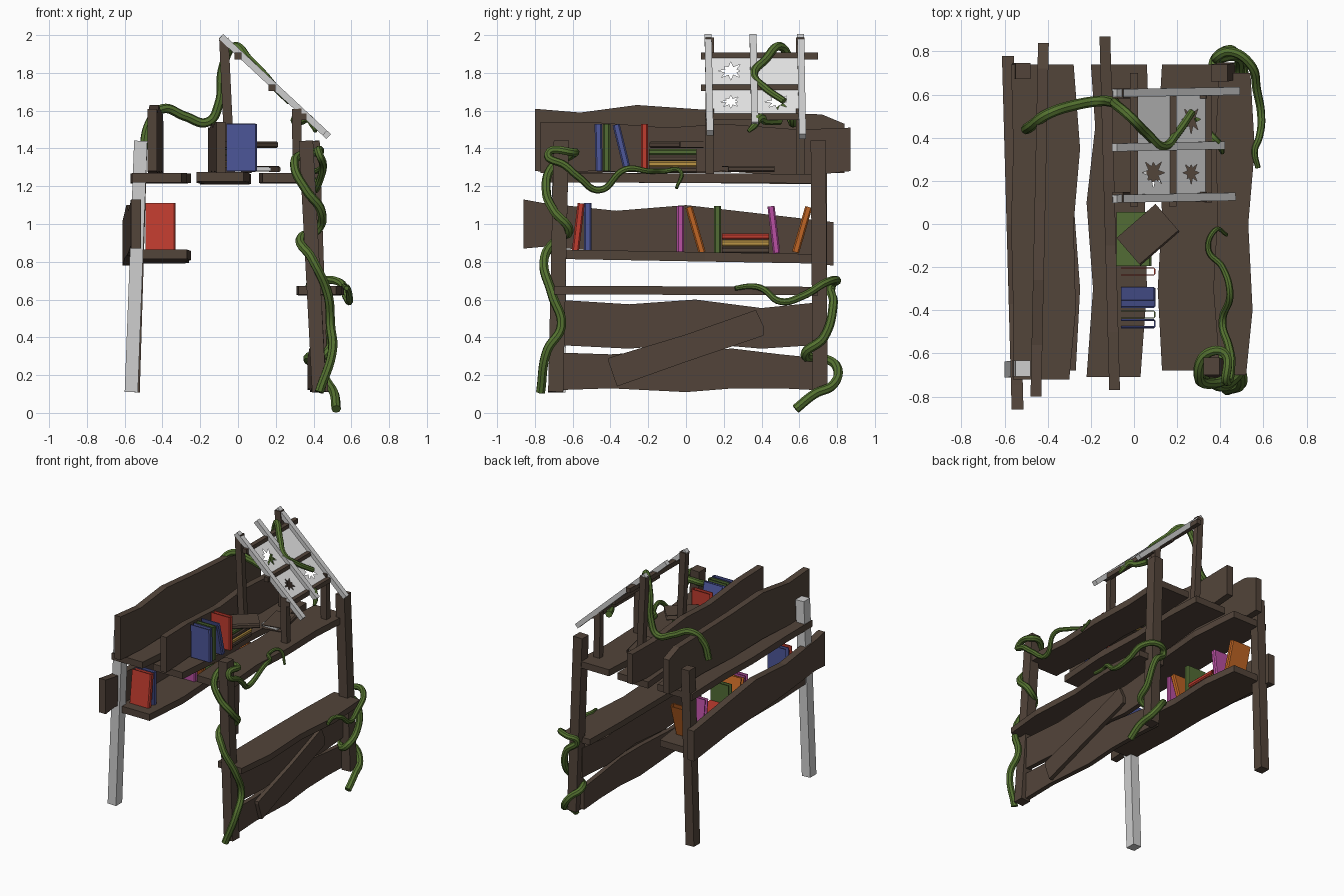
import bpy, bmesh
from math import asin, sin, cos, pi, radians
from mathutils import Vector, Euler

cube = bpy.data.objects.get("Cube")
if cube:
    bpy.data.objects.remove(cube)


def material(name, rgb):
    m = bpy.data.materials.new(name)
    m.use_nodes = True
    m.diffuse_color = (*rgb, 1)
    m.node_tree.nodes["Principled BSDF"].inputs["Base Color"].default_value = (*rgb, 1)
    return m


WOOD = material("dark_wood", (.085, .058, .042))
WHITE = material("weathered_white", (.62, .62, .62))
GLASS = material("pale_glass", (.85, .85, .85))
VINE = material("vine_green", (.09, .17, .03))
BLUE = material("book_blue", (.075, .095, .32))
RED = material("book_red", (.52, .045, .028))
ORANGE = material("book_orange", (.52, .13, .018))
PINK = material("book_pink", (.48, .08, .36))
GREEN = material("book_green", (.085, .15, .035))
YELLOW = material("book_yellow", (.5, .3, .06))


def finish(name, bm, mat):
    bmesh.ops.recalc_face_normals(bm, faces=bm.faces)
    mesh = bpy.data.meshes.new(name)
    bm.to_mesh(mesh)
    bm.free()
    mesh.materials.append(mat)
    ob = bpy.data.objects.new(name, mesh)
    bpy.context.collection.objects.link(ob)
    return ob


def loft(name, rings, mat):
    """Closed solid through rings of equal length."""
    bm = bmesh.new()
    loops = [[bm.verts.new(p) for p in ring] for ring in rings]
    n = len(loops[0])
    for a, b in zip(loops, loops[1:]):
        for i in range(n):
            bm.faces.new((a[i], a[(i + 1) % n], b[(i + 1) % n], b[i]))
    bm.faces.new(loops[0])
    bm.faces.new(loops[-1][::-1])
    return finish(name, bm, mat)


def board(name, stations, start, end, thick, upright):
    """Wavy board along y; stations are (y, low edge, high edge)."""
    y0, y1 = stations[0][0], stations[-1][0]
    rings = []
    for y, lo, hi in stations:
        c = start + (end - start) * (y - y0) / (y1 - y0)
        a, b = c - thick / 2, c + thick / 2
        corners = [(lo, a), (hi, a), (hi, b), (lo, b)]
        rings.append([(t, y, w) if upright else (w, y, t) for w, t in corners])
    return loft(name, rings, WOOD)


def bar(name, a, b, mat, w, d):
    """Straight square beam from a to b."""
    a, b = Vector(a), Vector(b)
    axis = (b - a).normalized()
    side = Vector((1, 0, 0)) if abs(axis.y) > .8 else Vector((0, 1, 0))
    side = (side - axis * side.dot(axis)).normalized()
    other = axis.cross(side)
    offsets = [side * (i * w / 2) + other * (j * d / 2) for i, j in ((1, 1), (-1, 1), (-1, -1), (1, -1))]
    return loft(name, [[p + o for o in offsets] for p in (a, b)], mat)


def book(name, loc, mat, thick=.038, size=(.16, .25), rot=(0, 0, 0)):
    """Hollow cover folded round a spine on the +x side."""
    d, t, s, c = size[0] / 2, thick / 2, .005, .008
    outline = [(-d, -t), (d - c, -t), (d, c - t), (d, t - c), (d - c, t), (-d, t),
               (-d, t - s), (d - c, t - s), (d - c, s - t), (-d, s - t)]
    h = size[1] / 2
    ob = loft(name, [[(x, y, z) for x, y in outline] for z in (-h, h)], mat)
    ob.location = loc
    ob.rotation_euler = Euler(rot)
    return ob


def standing(name, x, z, bottom_y, top_y, mat, thick=.038):
    book(name, (x, (bottom_y + top_y) / 2, z + .125), mat, thick, rot=(-asin((top_y - bottom_y) / .25), 0, 0))


def vine(name, points, tip=.5):
    curve = bpy.data.curves.new(name, "CURVE")
    curve.dimensions = "3D"
    curve.bevel_depth = .025
    curve.bevel_resolution = 2
    curve.resolution_u = 8
    curve.use_fill_caps = True
    sp = curve.splines.new("BEZIER")
    sp.bezier_points.add(len(points) - 1)
    for i, (bp, co) in enumerate(zip(sp.bezier_points, points)):
        bp.co = co
        bp.handle_left_type = bp.handle_right_type = "AUTO"
        bp.radius = 1 - (1 - tip) * (i / (len(points) - 1)) ** 3
    curve.materials.append(VINE)
    ob = bpy.data.objects.new(name, curve)
    bpy.context.collection.objects.link(ob)
    bpy.ops.object.select_all(action="DESELECT")
    ob.select_set(True)
    bpy.context.view_layer.objects.active = ob
    bpy.ops.object.convert(target="MESH")
    bpy.ops.object.shade_smooth_by_angle()


# Leaning legs
bar("white_leg", (-.565, -.675, .11), (-.515, -.67, 1.44), WHITE, .075, .07)
bar("back_left_leg", (-.555, .71, .11), (-.515, .71, 1.44), WOOD, .075, .07)
bar("front_leg", (.43, -.69, .11), (.36, -.66, 1.44), WOOD, .08, .075)
bar("back_leg", (.44, .71, .11), (.395, .70, 1.44), WOOD, .08, .075)

# Top shelf planks and its two upright boards
board("top_plank_outer", [(-.72, -.56, -.3), (-.4, -.56, -.27), (0, -.57, -.28), (.35, -.56, -.25), (.74, -.57, -.28)],
      1.245, 1.24, .05, False)
board("top_plank_middle", [(-.71, -.22, .03), (-.3, -.19, .06), (.1, -.22, .05), (.45, -.18, .07), (.74, -.2, .06)],
      1.25, 1.235, .05, False)
board("top_plank_inner", [(-.68, .13, .4), (-.3, .11, .37), (.05, .13, .39), (.4, .11, .38), (.74, .13, .4)],
      1.245, 1.24, .05, False)
board("top_back_board", [(-.8, 1.28, 1.61), (-.56, 1.27, 1.59), (-.26, 1.28, 1.63), (.1, 1.27, 1.605),
                         (.45, 1.28, 1.59), (.72, 1.27, 1.58), (.84, 1.27, 1.53)], -.455, -.42, .05, True)
board("top_divider", [(-.77, 1.27, 1.54), (-.5, 1.28, 1.54), (-.1, 1.27, 1.51), (.2, 1.28, 1.53),
                      (.6, 1.25, 1.5), (.87, 1.28, 1.51)], -.09, -.135, .05, True)

# Lower book shelf
board("lower_shelf", [(-.68, -.56, -.27), (-.3, -.57, -.25), (.1, -.56, -.28), (.45, -.57, -.26), (.73, -.58, -.29)],
      .84, .815, .05, False)
board("lower_back_board", [(-.86, .87, 1.13), (-.75, .88, 1.11), (-.37, .85, 1.07), (0, .83, 1.1),
                           (.35, .82, 1.06), (.78, .78, 1.01)], -.54, -.585, .055, True)

# Panelled side: narrow ledge, two wall boards and a loose diagonal board
board("ledge", [(-.7, .32, .52), (-.4, .31, .55), (0, .31, .53), (.35, .31, .56), (.7, .32, .54)],
      .65, .645, .045, False)
board("upper_side_board", [(-.7, .36, .6), (-.3, .34, .575), (.05, .37, .6), (.4, .34, .555), (.7, .36, .585)],
      .415, .4, .035, True)
board("lower_side_board", [(-.7, .12, .32), (-.4, .13, .31), (0, .11, .335), (.25, .13, .34), (.5, .13, .31), (.7, .12, .29)],
      .415, .385, .035, True)
board("diagonal_board", [(-.41, .27, .29), (-.365, .14, .305), (0, .27, .415), (.37, .395, .545), (.41, .41, .46)],
      .445, .43, .03, True)

# Upper shelf books
for i, (y0, y1, m) in enumerate([(-.46, -.465, BLUE), (-.42, -.42, GREEN), (-.31, -.37, BLUE), (-.22, -.22, RED)]):
    standing(f"upper_book_{i}", .02, 1.28, y0, y1, m)
for i, (z, m) in enumerate([(1.287, WOOD), (1.317, YELLOW), (1.348, WOOD), (1.382, GREEN)]):
    book(f"upper_stack_book_{i}", (.0, -.07, z), m, .032, rot=(pi / 2, 0, 0))
book("turned_book", (.065, -.05, 1.42), WOOD, .036, (.17, .24), (pi / 2, 0, radians(-49)))
book("fallen_book", (.12, .33, 1.29), WOOD, .032, rot=(pi / 2, 0, radians(12)))
bar("fallen_book_pages", (.11, .22, 1.29), (.11, .44, 1.29), WHITE, .13, .02)

# Lower shelf books
for i, (y0, y1, m) in enumerate([(-.585, -.555, RED), (-.52, -.52, BLUE), (-.03, -.03, PINK), (.085, .015, ORANGE),
                                 (.167, .167, GREEN), (.48, .45, PINK), (.58, .65, ORANGE)]):
    standing(f"lower_book_{i}", -.41, .86 if y0 < -.2 else .845, y0, y1, m)
for i, m in enumerate([WOOD, YELLOW, RED]):
    book(f"lower_stack_book_{i}", (-.41, .315, .86 + i * .037), m, .034, rot=(pi / 2, 0, 0))

# Tilted window frame on four posts
def roof(x, lift=0):
    return 1.965 - (x + .06) * .93 + lift


for n, y in (("front", .125), ("back", .605)):
    bar(f"tall_post_{n}", (-.04, y, 1.25), (-.075, y, 1.985), WOOD, .045, .05)
    bar(f"short_post_{n}", (.315, y, 1.25), (.31, y, 1.61), WOOD, .045, .05)
for i, (y, x1) in enumerate([(.117, .46), (.355, .41), (.607, .48)]):
    bar(f"rafter_{i}", (-.09, y, roof(-.09)), (x1, y + .01, roof(x1)), WHITE, .037, .035)
for i, (x, y0, y1) in enumerate([(0, .08, .7), (.18, .08, .62), (.345, .1, .62)]):
    bar(f"crossbar_{i}", (x, y0, roof(x, -.02)), (x, y1, roof(x, -.02)), WOOD, .035, .035)


# Panes; broken ones have a jagged star hole
def pane(name, x0, x1, y0, y1, hole):
    bm = bmesh.new()
    n = 16
    outer, inner = [], []
    for k in range(n):
        c, s = cos(2 * pi * k / n), sin(2 * pi * k / n)
        m = max(abs(c), abs(s))
        r = hole * (.45 if k % 2 else 1 - .3 * (k % 3 == 1))
        for ring, u, v in ((outer, c / m, s / m), (inner, c * r, s * r)):
            x = (x0 + x1) / 2 + u * (x1 - x0) / 2
            ring.append(bm.verts.new((x, (y0 + y1) / 2 + v * (y1 - y0) / 2, roof(x, -.015))))
    for k in range(n):
        j = (k + 1) % n
        bm.faces.new((outer[k], outer[j], inner[j], inner[k]))
    if hole < .2:
        bm.faces.new(inner)
    finish(name, bm, GLASS)


pane("whole_pane", .01, .17, .37, .6, .15)
pane("broken_pane_front_high", .01, .17, .13, .345, .65)
pane("broken_pane_front_low", .19, .34, .13, .345, .5)
pane("broken_pane_back_low", .19, .34, .37, .6, .6)

# Vines
vine("front_leg_vine", [(.43, -.77, .11), (.5, -.735, .33), (.49, -.66, .46), (.475, -.71, .63), (.39, -.75, .82),
                        (.33, -.68, .92), (.42, -.62, .97), (.44, -.7, 1.07), (.36, -.74, 1.18), (.3, -.71, 1.3),
                        (.34, -.6, 1.37), (.42, -.6, 1.38), (.43, -.73, 1.37), (.45, -.64, 1.31), (.44, -.57, 1.25),
                        (.41, -.46, 1.18), (.445, -.32, 1.29), (.41, -.2, 1.28), (.345, -.12, 1.28),
                        (.375, -.03, 1.28), (.43, -.05, 1.19)], .35)
vine("back_leg_vine", [(.52, .58, .02), (.51, .68, .1), (.48, .78, .15), (.42, .8, .24), (.37, .73, .29),
                       (.46, .63, .31), (.49, .73, .4), (.46, .78, .58), (.38, .77, .67), (.44, .8, .7),
                       (.54, .74, .69), (.57, .62, .62), (.59, .5, .59), (.58, .4, .66), (.56, .34, .67),
                       (.575, .26, .66)], .5)
vine("roof_vine", [(-.5, .44, 1.4), (-.47, .46, 1.53), (-.4, .51, 1.61), (-.28, .55, 1.57), (-.16, .57, 1.54),
                   (-.1, .565, 1.64), (-.08, .55, 1.83), (-.02, .5, 1.94), (.06, .42, 1.87), (.14, .36, 1.79),
                   (.2, .42, 1.72), (.27, .52, 1.65)], .7)
vine("rafter_vine", [(.3, .5, 1.55), (.34, .42, 1.55), (.37, .39, 1.56), (.4, .36, 1.52), (.41, .33, 1.49)], .4)
